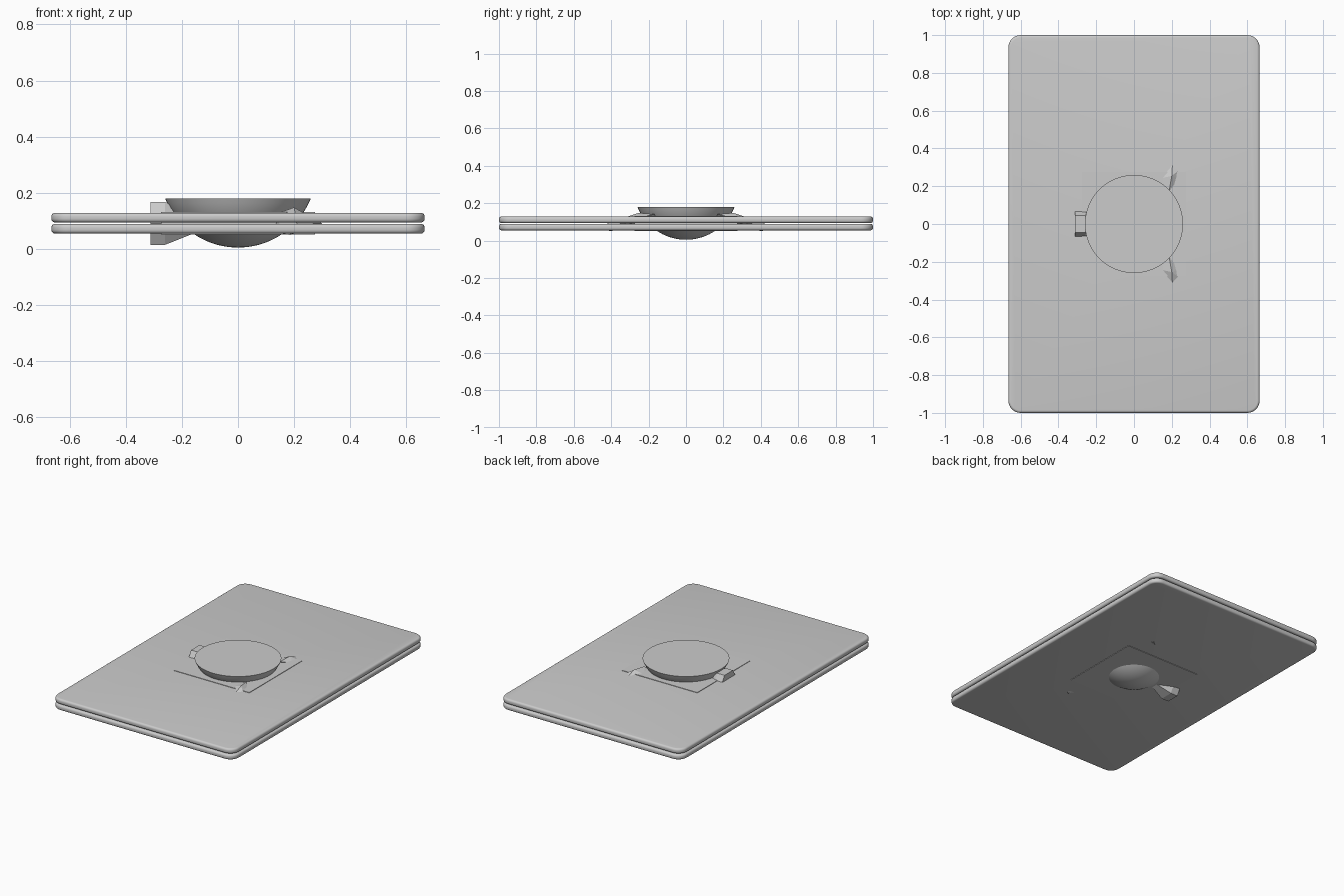
import bpy, bmesh, math
from mathutils import Vector

if "Cube" in bpy.data.objects:
    bpy.data.objects.remove(bpy.data.objects["Cube"])


def finish(name, bm, smooth=False):
    bmesh.ops.recalc_face_normals(bm, faces=bm.faces[:])
    me = bpy.data.meshes.new(name)
    bm.to_mesh(me)
    bm.free()
    ob = bpy.data.objects.new(name, me)
    bpy.context.collection.objects.link(ob)
    if smooth:
        bpy.context.view_layer.objects.active = ob
        ob.select_set(True)
        bpy.ops.object.shade_smooth_by_angle(angle=math.radians(35))
        ob.select_set(False)
    return ob


def box(sx, sy, z0, z1):
    bm = bmesh.new()
    bmesh.ops.create_cube(bm, size=1)
    for v in bm.verts:
        v.co = Vector((v.co.x * sx, v.co.y * sy, z0 + (v.co.z + 0.5) * (z1 - z0)))
    return bm


def rounded_panel(name, z0, z1):
    bm = box(1.33, 2.0, z0, z1)
    upright = [e for e in bm.edges if abs(e.verts[0].co.z - e.verts[1].co.z) > 0.01]
    bmesh.ops.bevel(bm, geom=upright, offset=0.065, segments=8, profile=0.5, affect='EDGES')
    rim = [e for e in bm.edges if abs(e.verts[0].co.z - e.verts[1].co.z) < 1e-5]
    bmesh.ops.bevel(bm, geom=rim, offset=0.013, segments=4, profile=0.5, affect='EDGES')
    return finish(name, bm, True)


def hull(name, pts):
    bm = bmesh.new()
    for p in pts:
        bm.verts.new(p)
    res = bmesh.ops.convex_hull(bm, input=bm.verts[:])
    loose = [v for v in bm.verts if not v.link_faces]
    bmesh.ops.delete(bm, geom=loose, context='VERTS')
    return finish(name, bm)


# Two stacked panels with a narrow gap
rounded_panel("lower_panel", 0.055, 0.0895)
rounded_panel("upper_panel", 0.0945, 0.129)

# Square mount, barely proud of both panel faces
finish("square_mount", box(0.55, 0.55, 0.052, 0.132))

# Flat-topped spherical bowl, lathed from an arc
R, H, SEG, RINGS = 0.28, 0.175, 64, 18
bm = bmesh.new()
end = math.acos(1 - H / R)
prof = [bm.verts.new((R * math.sin(end * i / RINGS), 0,
                      0.005 + R - R * math.cos(end * i / RINGS))) for i in range(RINGS + 1)]
edges = [bm.edges.new(p) for p in zip(prof, prof[1:])]
bmesh.ops.spin(bm, geom=prof + edges, cent=(0, 0, 0), axis=(0, 0, 1),
               angle=2 * math.pi, steps=SEG, use_duplicate=False)
bmesh.ops.remove_doubles(bm, verts=bm.verts[:], dist=1e-5)
bmesh.ops.holes_fill(bm, edges=[e for e in bm.edges if e.is_boundary], sides=0)
finish("bowl", bm, True)

# Hexagonal stud with a taper running into the bowl
stud = []
for x, r in ((-0.312, 0.088), (-0.26, 0.088), (-0.14, 0.033)):
    for k in range(6):
        a = k * math.pi / 3
        stud.append((x, r * math.cos(a), 0.091 + r * math.sin(a)))
hull("side_stud", stud)

# Pair of tilted studs that break through both panel faces
for side, label in ((1, "back"), (-1, "front")):
    pts = [(0.20, 0.255, 0.148), (0.185, 0.17, 0.142), (0.135, 0.24, 0.126),
           (0.235, 0.24, 0.124), (0.30, 0.33, 0.091), (0.21, 0.43, 0.088),
           (0.185, 0.41, 0.050), (0.16, 0.39, 0.054), (0.10, 0.14, 0.10)]
    hull(label + "_stud", [(x, y * side, z) for x, y, z in pts])
